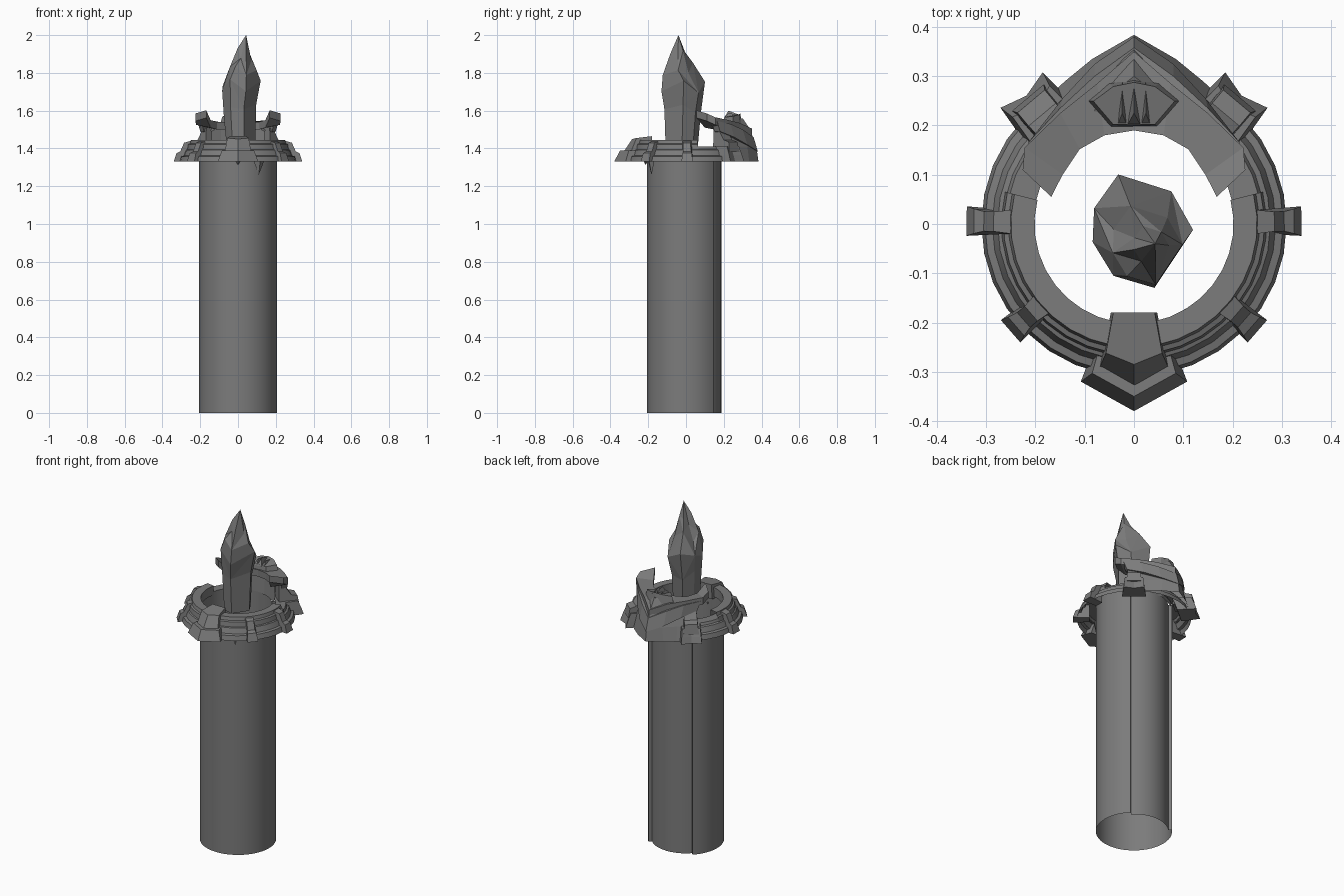
import bpy, bmesh, math
from mathutils import Vector

if "Cube" in bpy.data.objects:
    bpy.data.objects.remove(bpy.data.objects["Cube"])

stone = bpy.data.materials.new("dark grey stone")
stone.diffuse_color = (0.2, 0.2, 0.2, 1)
stone.use_nodes = True
stone.node_tree.nodes["Principled BSDF"].inputs["Base Color"].default_value = stone.diffuse_color


def make(name, verts, faces, smooth=None, fix=True):
    me = bpy.data.meshes.new(name)
    me.from_pydata([tuple(v) for v in verts], [], faces)
    bm = bmesh.new()
    bm.from_mesh(me)
    bmesh.ops.remove_doubles(bm, verts=bm.verts, dist=0.0005)
    if fix:
        bmesh.ops.recalc_face_normals(bm, faces=bm.faces)
    bm.to_mesh(me)
    bm.free()
    ob = bpy.data.objects.new(name, me)
    bpy.context.collection.objects.link(ob)
    me.materials.append(stone)
    if smooth:
        bpy.ops.object.select_all(action='DESELECT')
        ob.select_set(True)
        bpy.context.view_layer.objects.active = ob
        bpy.ops.object.shade_smooth_by_angle(angle=math.radians(smooth))
    return ob


def loft(name, rows, cap=False, closed=False, smooth=None, fix=True):
    """Skin a grid of equally long rows; closed wraps each row."""
    n = len(rows[0])
    verts = [p for r in rows for p in r]
    faces = []
    for i in range(len(rows) - 1):
        for j in range(n if closed else n - 1):
            k = (j + 1) % n
            faces.append((i*n + j, i*n + k, (i+1)*n + k, (i+1)*n + j))
    if cap:
        faces.append(tuple(range(n))[::-1])
        faces.append(tuple(range((len(rows)-1)*n, len(rows)*n)))
    return make(name, verts, faces, smooth, fix)


def polar(r, deg, z):
    a = math.radians(deg)
    return (r*math.cos(a), r*math.sin(a), z)


def mirrored(half):
    """Extend a row starting on x = 0 to both sides."""
    return [(-x, y, z) for x, y, z in half[:0:-1]] + list(half)


def sweep(name, profile, a0, a1, n, smooth=25):
    rows = [[polar(r, a0 + (a1 - a0)*i/n, z) for r, z in profile] for i in range(n + 1)]
    return loft(name, rows, smooth=smooth)


def nub(name, deg, profile, close=True):
    """Radial block: profile entries are radius, height, half width."""
    a = math.radians(deg)
    u, t = Vector((math.cos(a), math.sin(a), 0)), Vector((-math.sin(a), math.cos(a), 0))
    rows = [[u*r + t*s*w + Vector((0, 0, z)) for r, z, w in profile] for s in (-1, 1)]
    return loft(name, rows, cap=True, closed=True)


# Hollow column with a recessed panel at the back
S0, S1 = 45, 135
outline = [(0.207, S1 + (360 - S1 + S0)*i/36) for i in range(37)]
outline += [(0.187, S0 + (S1 - S0)*i/10) for i in range(11)]
loft("column", [[polar(r, a, z) for r, a in outline] for z in (0, 1.41)],
     closed=True, smooth=30)

# Stepped collar, open below, with its flat rim broken off at the back
sweep("collar", [(0.31, 1.33), (0.303, 1.358), (0.288, 1.362), (0.277, 1.392),
                 (0.266, 1.396), (0.26, 1.41), (0.205, 1.41)], 0, 360, 32)
sweep("collar_rim", [(0.27, 1.39), (0.265, 1.422), (0.255, 1.426), (0.25, 1.445),
                     (0.202, 1.445), (0.202, 1.39)], 166, 374, 20)

# Small clasps around the collar
clasp = [(0.25, 1.33, 0.024), (0.34, 1.33, 0.03), (0.325, 1.375, 0.025),
         (0.305, 1.385, 0.02), (0.285, 1.43, 0.02), (0.25, 1.44, 0.024)]
for i, deg in enumerate((1, 179, -41, 221)):
    nub("clasp_%d" % i, deg, clasp if i < 2 else [(r - 0.008, z, w) for r, z, w in clasp])

# Front keystone: flared lower tier and raised upper tier, both pointed
loft("keystone_base", [
    mirrored([(0, -0.38, 1.33), (0.108, -0.32, 1.33), (0.085, -0.26, 1.33)]),
    mirrored([(0, -0.35, 1.388), (0.085, -0.303, 1.388), (0.07, -0.25, 1.388)])],
    cap=True, closed=True)
loft("keystone_top", [
    mirrored([(0, -0.332, 1.38), (0.07, -0.292, 1.38), (0.047, -0.18, 1.38)]),
    mirrored([(0, -0.285, 1.45), (0.057, -0.262, 1.455), (0.042, -0.18, 1.465)])],
    cap=True, closed=True)

# Pointed chips hanging under the collar
for name, deg, w, z in (("large_chip", -59, 0.035, 1.26), ("small_chip", -90, 0.016, 1.312)):
    a = math.radians(deg)
    c, t = Vector(polar(0.215, deg, 1.34)), Vector((-math.sin(a), math.cos(a), 0))*w
    o = Vector(polar(0.014, deg, 0))
    make(name, [c - t, c + t, c + o, c - o, polar(0.213, deg, z)],
         [(0, 2, 4), (2, 1, 4), (1, 3, 4), (3, 0, 4), (0, 3, 1, 2)])

# Flared corner blocks with sloping towers at the back
for side, deg in (("right", 50), ("left", 130)):
    a = math.radians(deg)
    u, t = Vector((math.cos(a), math.sin(a), 0)), Vector((-math.sin(a), math.cos(a), 0))
    plan = [(0.25, -0.065), (0.355, -0.056), (0.34, 0), (0.355, 0.056), (0.25, 0.065)]
    loft("corner_base_" + side,
         [[u*(r - d) + t*w*(1 - 4*d) + Vector((0, 0, z)) for r, w in plan]
          for z, d in ((1.33, 0), (1.365, 0.012), (1.41, 0.03))], cap=True, closed=True)
    nub("corner_tower_" + side, deg,
        [(0.22, 1.38, 0.04), (0.335, 1.38, 0.042), (0.325, 1.435, 0.036),
         (0.29, 1.445, 0.036), (0.26, 1.49, 0.034), (0.22, 1.51, 0.034)])

# Pointed hood rising from the back of the collar
hood = [
    [(0, .384, 1.33), (.085, .335, 1.33), (.14, .29, 1.33), (.2, .235, 1.33)],
    [(0, .372, 1.41), (.07, .325, 1.41), (.13, .27, 1.41), (.19, .215, 1.40)],
    [(0, .34, 1.50), (.06, .29, 1.50), (.12, .235, 1.49), (.175, .19, 1.47)],
    [(0, .30, 1.56), (.05, .26, 1.55), (.10, .21, 1.53), (.15, .17, 1.50)],
    [(0, .20, 1.53), (.04, .20, 1.53), (.09, .18, 1.52), (.14, .15, 1.49)],
    [(0, .19, 1.40), (.04, .19, 1.40), (.09, .17, 1.40), (.14, .145, 1.40)]]
loft("hood", [mirrored(r) for r in hood], cap=False)

# Swept wings: inner and outer edge of a thick band ending in raised tips
inner = mirrored([(0, .19, 1.54), (.06, .18, 1.54), (.11, .152, 1.54),
                  (.145, .10, 1.55), (.168, .055, 1.602)])
outer = mirrored([(0, .35, 1.505), (.075, .285, 1.535), (.15, .225, 1.55),
                  (.222, .155, 1.565), (.226, .11, 1.585)])
rows = []
for p, q in zip(inner, outer):
    p, q = Vector(p), Vector(q)
    d = Vector((0, 0, 0.04))
    rows.append([p, q, q - d, p - d])
loft("wings", rows, cap=True, closed=True)

# Lower trailing bands sweeping from the wings down to the back point
for s in (-1, 1):
    top = [(.215, .165, 1.545), (.15, .235, 1.53), (.08, .30, 1.50), (0, .358, 1.46)]
    low = [(.20, .18, 1.49), (.145, .255, 1.46), (.08, .325, 1.42), (0, .38, 1.385)]
    rows = []
    for p, q in zip(top, low):
        p, q = Vector((s*p[0], *p[1:])), Vector((s*q[0], *q[1:]))
        b = Vector((-s*0.02, -0.03, 0))
        rows.append([p, q, q + b, p + b])
    loft("trailing_band_" + ("right" if s > 0 else "left"), rows, cap=True, closed=True)

# Emblem plate on the hood with a ridge and side flutes
plate = mirrored([(0, .295, 1.575), (.05, .285, 1.57), (.097, .25, 1.56), (.05, .195, 1.555)])
loft("emblem_plate", [[(x, y, z - 0.04) for x, y, z in plate],
                      [(x*.85, .245 + (y - .245)*.85, z + .01) for x, y, z in plate]],
     cap=True, closed=True)
for name, x, w, h in (("ridge", 0, .014, .025), ("flute_right", .024, .01, .012),
                      ("flute_left", -.024, .01, .012)):
    z = 1.56
    make("emblem_" + name, [(x - w, .2, z), (x + w, .2, z), (x, .29, z + .015),
                            (x, .225, z + .015 + h)],
         [(0, 1, 3), (1, 2, 3), (2, 0, 3), (0, 2, 1)])

# Faceted crystal: plan outline scaled and shifted per level up to a tip
plan = [(.12, -.01), (.075, .07), (-.035, .105), (-.085, .035), (-.088, -.035),
        (-.045, -.105), (.04, -.13)]
cx, cy = .015, -.015
levels = [(1.40, .72, 0, -.01), (1.60, .82, -.005, -.005), (1.73, .98, .002, -.002),
          (1.82, .68, .012, -.03), (1.90, .34, .02, -.03)]
verts, faces, n = [], [], len(plan)
for i, (z, s, dx, dy) in enumerate(levels):
    for j, (x, y) in enumerate(plan):
        wob = 0 if i == 0 else 0.035*math.sin(2.4*j + 1.1*i)
        verts.append((cx + dx + (x - cx)*s, cy + dy + (y - cy)*s, z + wob))
verts.append((.043, -.04, 2.0))
for i in range(len(levels) - 1):
    for j in range(n):
        a, b = i*n + j, i*n + (j + 1) % n
        c, d = b + n, a + n
        faces += [(a, b, c), (a, c, d)] if (i + j) % 2 else [(a, b, d), (b, c, d)]
top = (len(levels) - 1)*n
faces += [(top + j, top + (j + 1) % n, len(verts) - 1) for j in range(n)]
faces.append(tuple(range(n))[::-1])
make("crystal", verts, faces)
